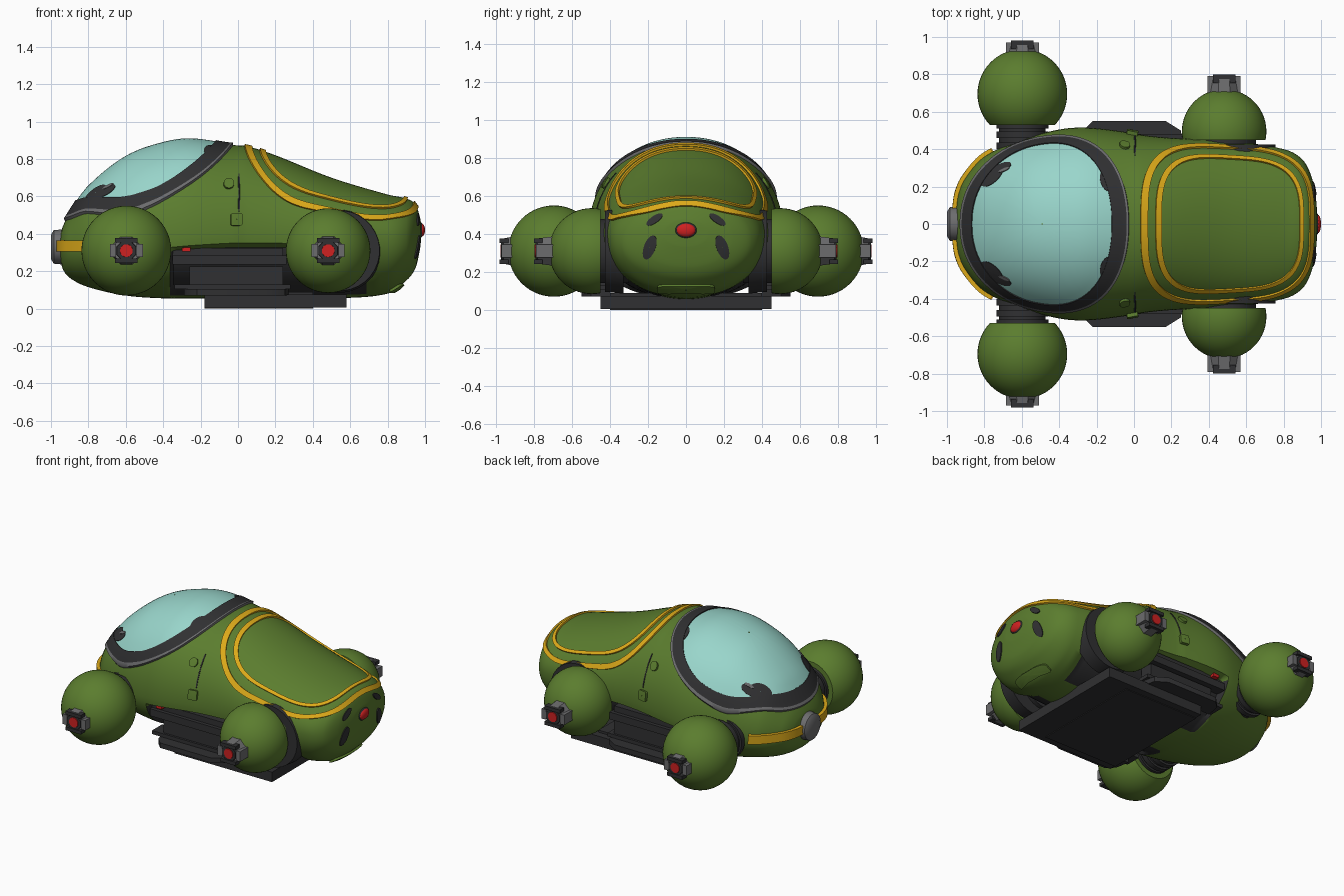
import bpy, bmesh, math
from mathutils import Vector, Matrix
from mathutils.bvhtree import BVHTree

if "Cube" in bpy.data.objects:
    bpy.data.objects.remove(bpy.data.objects["Cube"])


def material(name, rgb):
    m = bpy.data.materials.new(name)
    m.diffuse_color = (*rgb, 1)
    m.use_nodes = True
    m.node_tree.nodes["Principled BSDF"].inputs["Base Color"].default_value = m.diffuse_color
    return m


GREEN = material("hull green", (0.105, 0.205, 0.028))
DARK = material("charcoal", (0.03, 0.03, 0.032))
GRAY = material("metal gray", (0.15, 0.15, 0.155))
GLASS = material("canopy blue", (0.32, 0.67, 0.60))
YELLOW = material("trim yellow", (0.72, 0.40, 0.01))
RED = material("lamp red", (0.62, 0.015, 0.015))


def finish(name, bm, mats, angle=40):
    bmesh.ops.recalc_face_normals(bm, faces=bm.faces)
    me = bpy.data.meshes.new(name)
    bm.to_mesh(me)
    bm.free()
    for m in mats:
        me.materials.append(m)
    me.polygons.foreach_set("use_smooth", [True] * len(me.polygons))
    me.set_sharp_from_angle(angle=math.radians(angle))
    ob = bpy.data.objects.new(name, me)
    bpy.context.collection.objects.link(ob)
    return ob


def box(name, lo, hi, mat):
    bm = bmesh.new()
    bmesh.ops.create_cube(bm, size=1)
    for v in bm.verts:
        v.co = [(a + b) / 2 + c * (b - a) for a, b, c in zip(lo, hi, v.co)]
    return finish(name, bm, [mat])


def cyl(name, a, b, r1, r2, mat, segs=32):
    """Cylinder or cone from point a to point b."""
    a, b = Vector(a), Vector(b)
    bm = bmesh.new()
    bmesh.ops.create_cone(bm, cap_ends=True, segments=segs, radius1=r1, radius2=r2, depth=(b - a).length)
    spin = Matrix.Rotation(math.pi / segs, 4, 'Z')
    rot = (b - a).to_track_quat('Z', 'Y').to_matrix().to_4x4()
    bmesh.ops.transform(bm, matrix=Matrix.Translation((a + b) / 2) @ rot @ spin, verts=bm.verts)
    return finish(name, bm, [mat])


# Hull stations: x, top, bottom, half width, height of widest point
KEYS = [(-.955, .36, .30, .05, .33), (-.94, .43, .22, .16, .33), (-.90, .51, .165, .25, .33),
        (-.80, .65, .115, .36, .34), (-.60, .81, .07, .45, .36), (-.40, .885, .055, .505, .37),
        (-.25, .905, .055, .515, .385), (-.03, .875, .055, .49, .40), (.05, .868, .055, .475, .40),
        (.20, .82, .055, .46, .40), (.50, .70, .055, .445, .39), (.80, .61, .08, .40, .38),
        (.90, .588, .15, .345, .37), (.95, .555, .22, .25, .38), (.975, .48, .33, .12, .40),
        (.98, .44, .39, .03, .415)]


def stations(steps=8):
    n = len(KEYS)

    def slope(i, c):
        p, q = KEYS[max(i - 1, 0)], KEYS[min(i + 1, n - 1)]
        return (q[c] - p[c]) / (q[0] - p[0])
    out = []
    for i in range(n - 1):
        p, q = KEYS[i], KEYS[i + 1]
        h = q[0] - p[0]
        for s in range(steps):
            t = s / steps
            row = [p[0] + h * t]
            for c in range(1, 5):
                row.append((2*t**3 - 3*t*t + 1) * p[c] + (t**3 - 2*t*t + t) * h * slope(i, c)
                           + (3*t*t - 2*t**3) * q[c] + (t**3 - t*t) * h * slope(i + 1, c))
            out.append(row)
    return out + [list(KEYS[-1])]


def power(v, n):
    return math.copysign(abs(v) ** (2 / n), v)


# Hull: lofted sections with a dark recess along the lower sides
SEG = 96
bm = bmesh.new()
rings = []
for x, top, bot, w, zc in stations():
    ring = []
    for i in range(SEG):
        a = 2 * math.pi * i / SEG
        c, s = power(math.cos(a), 2.1), power(math.sin(a), 2.1)
        pull = .88 if -.36 < x < .70 and s < -.2 else 1
        ring.append(bm.verts.new((x, w * c * pull, zc + s * (top - zc if s > 0 else zc - bot))))
    rings.append(ring)
for r0, r1 in zip(rings, rings[1:]):
    for i in range(SEG):
        j = (i + 1) % SEG
        f = bm.faces.new((r0[i], r0[j], r1[j], r1[i]))
        mid = math.sin(2 * math.pi * (i + .5) / SEG)
        if -.36 < f.calc_center_median().x < .70 and -.95 < mid < -.2:
            f.material_index = 1
bm.faces.new(rings[0])
bm.faces.new(rings[-1])
bmesh.ops.recalc_face_normals(bm, faces=bm.faces)
HULL = BVHTree.FromBMesh(bm)
finish("hull", bm, [GREEN, DARK])

VIEWS = {"top": lambda u, v: ((u, v, 3), (0, 0, -1), (u, v, .45)),
         "tail": lambda u, v: ((3, u, v), (-1, 0, 0), (.95, u, v)),
         "nose": lambda u, v: ((-3, u, v), (1, 0, 0), (-.9, u, v)),
         "left": lambda u, v: ((u, 3, v), (0, -1, 0), (u, .5, v)),
         "right": lambda u, v: ((u, -3, v), (0, 1, 0), (u, -.5, v))}


def patch(name, view, loops, mats, picks, closed=True):
    """Skin laid on the hull; loops = (2D outline, lift), picks = material per strip."""
    bm = bmesh.new()
    rows = []
    for pts, lift in loops:
        row = []
        for u, v in pts:
            o, d, near = (Vector(k) for k in VIEWS[view](u, v))
            p, nrm, _, _ = HULL.ray_cast(o, d)
            if p is None:
                p, nrm, _, _ = HULL.find_nearest(near)
            row.append(bm.verts.new(p + nrm * lift))
        rows.append(row)
    for k, (a, b) in enumerate(zip(rows, rows[1:])):
        n = len(a)
        for i in range(n if closed else n - 1):
            j = (i + 1) % n
            bm.faces.new((a[i], b[i], b[j], a[j])).material_index = picks[k]
    return finish(name, bm, mats, 60)


def egg(cx, cy, a, b, n=2.0, k=0.0, count=120, tilt=0.0, t=1.0):
    """Rounded outline, wider toward +u when k is positive."""
    out = []
    for i in range(count):
        g = 2 * math.pi * (i + .5) / count
        c, s = power(math.cos(g), n), power(math.sin(g), n)
        u, v = a * c * t, b * s * (1 + k * c) * t
        out.append((cx + u * math.cos(tilt) - v * math.sin(tilt),
                    cy + u * math.sin(tilt) + v * math.cos(tilt)))
    return out


def spot(name, view, cx, cy, a, b, mat, lift=.009, tilt=0.0, n=2.0):
    loops = [(egg(cx, cy, a, b, n, 0, 32, tilt, t), lift) for t in (.02, .35, .7, 1)]
    loops.append((egg(cx, cy, a, b, n, 0, 32, tilt), 0))
    return patch(name, view, loops, [mat], [0] * 4)


# Canopy: glass, dark frame and a metal lip
loops = [(egg(-.49, 0, .37, .42, 2.2, .13, t=max(i / 14, .01)), .006) for i in range(15)]
for f in (0, .33, .66, 1):
    loops.append((egg(-.49 + .014 * f, 0, .37 + .065 * f, .42 + .032 * f, 2.2, .13), .012))
loops += [(egg(-.475, 0, .445, .46, 2.2, .13), .014), (egg(-.475, 0, .449, .463, 2.2, .13), 0)]
patch("canopy", "top", loops, [GLASS, DARK, GRAY], [0] * 14 + [1] * 4 + [2] * 2)
for s in (-1, 1):
    spot("canopy_front_blotch", "top", -.755, s * .255, .075, .035, DARK, .009, s * .75)
    spot("canopy_side_blotch", "top", -.70, s * .30, .05, .02, DARK, .009, s * .4)
    spot("canopy_glint", "top", -.69, s * .285, .03, .007, GRAY, .0115, s * .4)
    spot("canopy_rear_blotch", "top", -.145, s * .23, .035, .06, DARK, .009, s * .3)

# Yellow double piping around the rear deck
for name, o, i in (("outer_piping", (.495, .46, .417), (.505, .432, .400)),
                   ("inner_piping", (.51, .395, .362), (.515, .370, .345))):
    pair = [egg(c, 0, a, b, 3.4, -.06, 200) for c, a, b in (o, i)]
    patch(name, "top", [(pair[0], 0), (pair[0], .011), (pair[1], .011), (pair[1], 0)], [YELLOW], [0] * 3)

# Nose bumper strip and round nose cap
ys = [-.385 + .77 * i / 60 for i in range(61)]
patch("nose_strip", "nose", [([(y, z) for y in ys], l) for z, l in
      ((.305, 0), (.307, .022), (.363, .022), (.365, 0))], [YELLOW], [0] * 3, closed=False)
cyl("nose_cap", (-.93, 0, .33), (-.985, 0, .33), .095, .09, GRAY)
cyl("nose_cap_face", (-.985, 0, .33), (-1, 0, .33), .09, .065, GRAY)

# Tail lamp and tail markings
for name, x, ry, rz, mat in (("tail_lamp_bezel", .975, .058, .042, DARK), ("tail_lamp", .982, .05, .035, RED)):
    bm = bmesh.new()
    bmesh.ops.create_uvsphere(bm, u_segments=24, v_segments=12, radius=1)
    for v in bm.verts:
        v.co = (x + v.co.x * .018, v.co.y * ry, .42 + v.co.z * rz)
    finish(name, bm, [mat])
for s in (-1, 1):
    spot("tail_lower_mark", "tail", s * .19, .33, .03, .065, DARK, .007, s * .35)
    spot("tail_upper_mark", "tail", s * .165, .475, .05, .018, DARK, .007, -s * .6)
spot("tail_lower_vent", "tail", 0, .115, .15, .02, GREEN, .014, 0, 5)

# Side buttons, latches and seams
for view in ("left", "right"):
    spot("side_button", view, -.05, .665, .028, .026, GREEN, .014)
    spot("side_latch", view, -.01, .475, .03, .032, GREEN, .02, 0, 8)
    spot("side_seam", view, .005, .62, .004, .10, DARK, .004, 0, 6)

# Skid plate under the belly
box("skid_plate", (-.18, -.45, .005), (.58, .45, .075), DARK)
box("skid_step", (-.18, -.40, 0), (.40, .40, .09), DARK)

# Side sills with tapered running boards
for s in (-1, 1):
    bm = bmesh.new()
    outline = [(-.29, .40), (-.27, .50), (-.22, .55), (.17, .55), (.25, .50), (.27, .40)]
    f = bm.faces.new([bm.verts.new((x, s * y, .07)) for x, y in outline])
    ext = bmesh.ops.extrude_face_region(bm, geom=[f])
    bmesh.ops.translate(bm, vec=(0, 0, .035), verts=[e for e in ext["geom"] if isinstance(e, bmesh.types.BMVert)])
    finish("running_board", bm, [DARK])
    for x0, x1, z0, z1, y in ((-.34, .28, .105, .13, .47), (-.26, .24, .13, .225, .455),
                              (-.35, .26, .235, .285, .48), (-.35, .24, .285, .325, .455)):
        lo, hi = sorted((s * .36, s * y))
        box("sill_step", (x0, lo, z0), (x1, hi, z1), DARK)
    lo, hi = sorted((s * .45, s * .485))
    box("sill_lamp", (-.30, lo, .305), (-.255, hi, .335), RED)

# Wheel pods: arm, cut sphere, metal hub and red lamp
for pos, px, py, r, cut, end in (("front", -.597, .695, .24, .53, .98), ("rear", .482, .495, .226, .45, .80)):
    for s in (-1, 1):
        bm = bmesh.new()
        bmesh.ops.create_uvsphere(bm, u_segments=48, v_segments=28, radius=r)
        bmesh.ops.rotate(bm, matrix=Matrix.Rotation(math.pi / 2, 3, 'X'), verts=bm.verts)
        bmesh.ops.translate(bm, vec=(px, s * py, .31), verts=bm.verts)
        res = bmesh.ops.bisect_plane(bm, geom=bm.verts[:] + bm.edges[:] + bm.faces[:], plane_co=(0, s * cut, 0),
                                     plane_no=(0, s, 0), clear_inner=True)
        bmesh.ops.holes_fill(bm, edges=[e for e in res["geom_cut"] if isinstance(e, bmesh.types.BMEdge)])
        finish(pos + "_pod", bm, [GREEN])

        def at(y, dx=0):
            return (px + dx, s * y, .31)
        if pos == "front":
            cyl("front_arm", at(.30), at(.55), .125, .125, DARK)
            for y in (.40, .46, .51):
                cyl("front_arm_ring", at(y), at(y + .035), .14, .14, DARK)
        else:
            cyl("rear_arm", at(.30), at(.46), .17, .17, DARK)
            cyl("rear_wheel_well", at(.33, .06), at(.425, .06), .225, .215, DARK)
        base = py + r - .035
        cyl(pos + "_hub", at(base), at(end - .02), .085, .072, GRAY, 8)
        cyl(pos + "_hub_ring", at(end - .03), at(end - .008), .058, .055, DARK, 8)
        cyl(pos + "_hub_lamp", at(end - .02), at(end - .003), .036, .034, RED, 20)
        for d in (-1, 1):
            x0, x1 = sorted((px + d * .055, px + d * .088))
            lo, hi = sorted((s * base, s * (end - .01)))
            box(pos + "_hub_tab", (x0, lo, .275), (x1, hi, .345), GRAY)
            box(pos + "_hub_clamp", (px - .06, *sorted((s * (end - .045), s * end)), 0)[:2] +
                (.31 + d * .055 - .012,),
                (px + .06, sorted((s * (end - .045), s * end))[1], .31 + d * .055 + .012), DARK)
